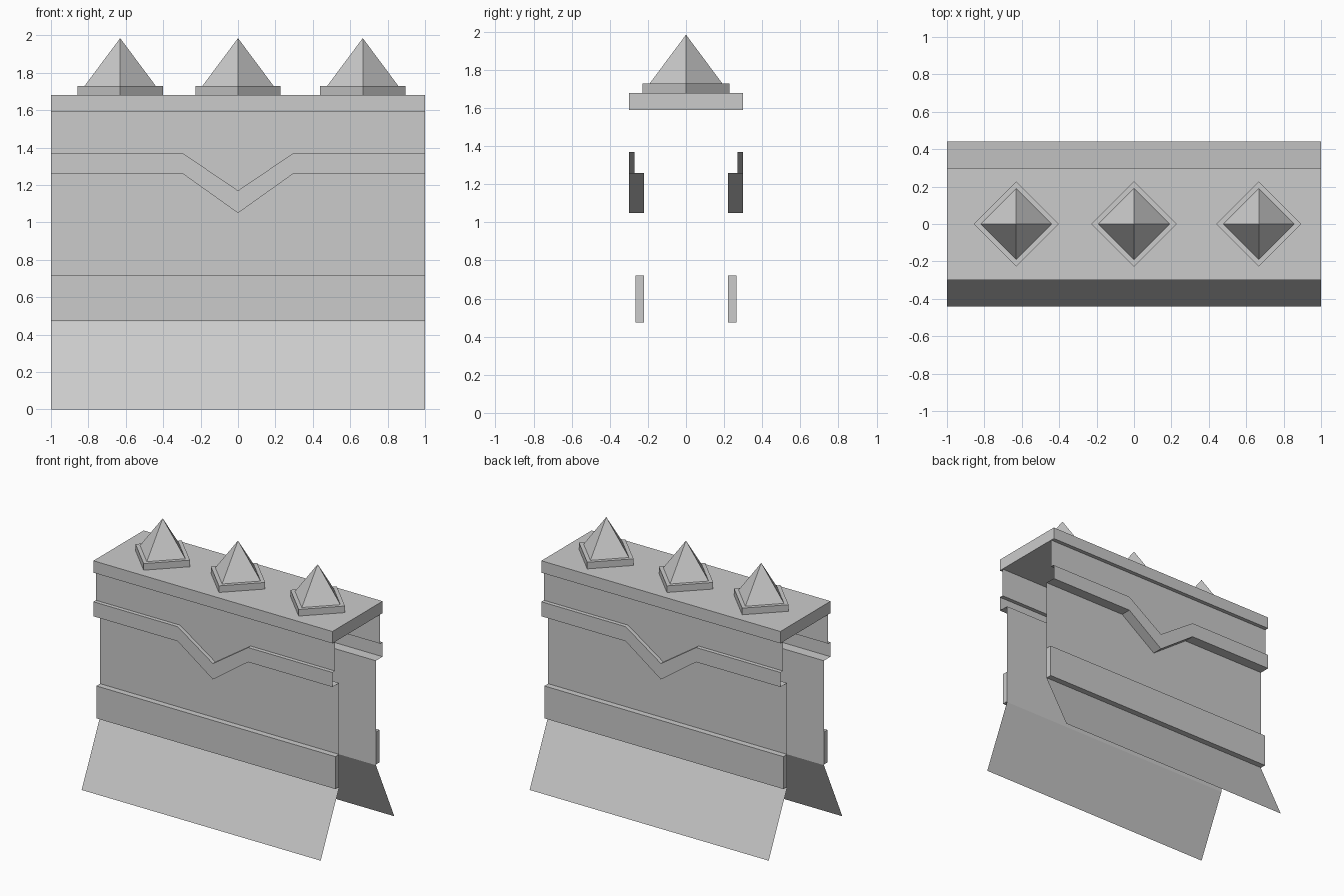
import bpy, bmesh, math

if "Cube" in bpy.data.objects:
    bpy.data.objects.remove(bpy.data.objects["Cube"])

XS = [-1.0, -0.295, 0.0, 0.295, 1.0]


def make_object(name, bm, mirror=False):
    mesh = bpy.data.meshes.new(name)
    bm.to_mesh(mesh)
    bm.free()
    ob = bpy.data.objects.new(name, mesh)
    bpy.context.collection.objects.link(ob)
    if mirror:
        mod = ob.modifiers.new("Mirror", 'MIRROR')
        mod.use_axis = (False, True, False)
        mod.use_mirror_merge = False
    return ob


def sheet(name, rows, xs):
    """Open sheet on the front side, mirrored to the back.
    rows: (depth, z, z at the centre of the V)."""
    bm = bmesh.new()
    grid = [[bm.verts.new((x, -d, zv if x == 0 else z)) for x in xs]
            for d, z, zv in rows]
    for a, b in zip(grid, grid[1:]):
        for i in range(len(xs) - 1):
            bm.faces.new((a[i], a[i + 1], b[i + 1], b[i]))
    return make_object(name, bm, True)


def box(name, y0, y1, z0, z1, open_back=False, mirror=False):
    bm = bmesh.new()
    bmesh.ops.create_cube(bm, size=1)
    for v in bm.verts:
        v.co = (v.co.x * 2, y0 if v.co.y < 0 else y1, z0 if v.co.z < 0 else z1)
    if open_back:
        bm.normal_update()
        back = [f for f in bm.faces if f.normal.y > 0.9]
        bmesh.ops.delete(bm, geom=back, context='FACES')
    return make_object(name, bm, mirror)


def diamond(name, x, r_low, r_high, z0, z1):
    """Four-sided cone or prism with its corners on the x and y axes."""
    bm = bmesh.new()
    bmesh.ops.create_cone(bm, cap_ends=True, segments=4,
                          radius1=r_low, radius2=r_high, depth=z1 - z0)
    bmesh.ops.remove_doubles(bm, verts=bm.verts, dist=1e-5)
    # put a corner on the x axis whatever the starting angle
    v = max(bm.verts, key=lambda p: p.co.xy.length)
    turn = -math.atan2(v.co.y, v.co.x)
    c, s = math.cos(turn), math.sin(turn)
    for p in bm.verts:
        p.co.xy = (p.co.x * c - p.co.y * s, p.co.x * s + p.co.y * c)
    ob = make_object(name, bm)
    ob.location = (x, 0, (z0 + z1) / 2)
    return ob


# Sloping skirts at the foot
sheet("base_skirt", [(0.44, 0, 0), (0.22, 0.47, 0.47)], [-1, 1])

# Wall faces below and above the notched band
sheet("wall_panel", [(0.22, 0.47, 0.47), (0.22, 1.26, 1.05)], XS)
sheet("upper_wall", [(0.27, 1.37, 1.17), (0.27, 1.59, 1.59)], XS)

# Band with a V in the middle: underside, face, top ledge
sheet("notched_band", [(0.22, 1.26, 1.05), (0.30, 1.26, 1.05),
                       (0.30, 1.37, 1.17), (0.27, 1.37, 1.17)], XS)

# Straight lower rail, closed at its ends
box("lower_rail", -0.265, -0.22, 0.475, 0.72, open_back=True, mirror=True)

# Coping slab on top
box("coping", -0.30, 0.30, 1.59, 1.68)

# Spikes on diamond plinths
for i, x in enumerate((-0.63, 0.0, 0.667), 1):
    diamond(f"spike_plinth_{i}", x, 0.228, 0.228, 1.68, 1.73)
    diamond(f"spike_{i}", x, 0.19, 0.0, 1.73, 1.985)
